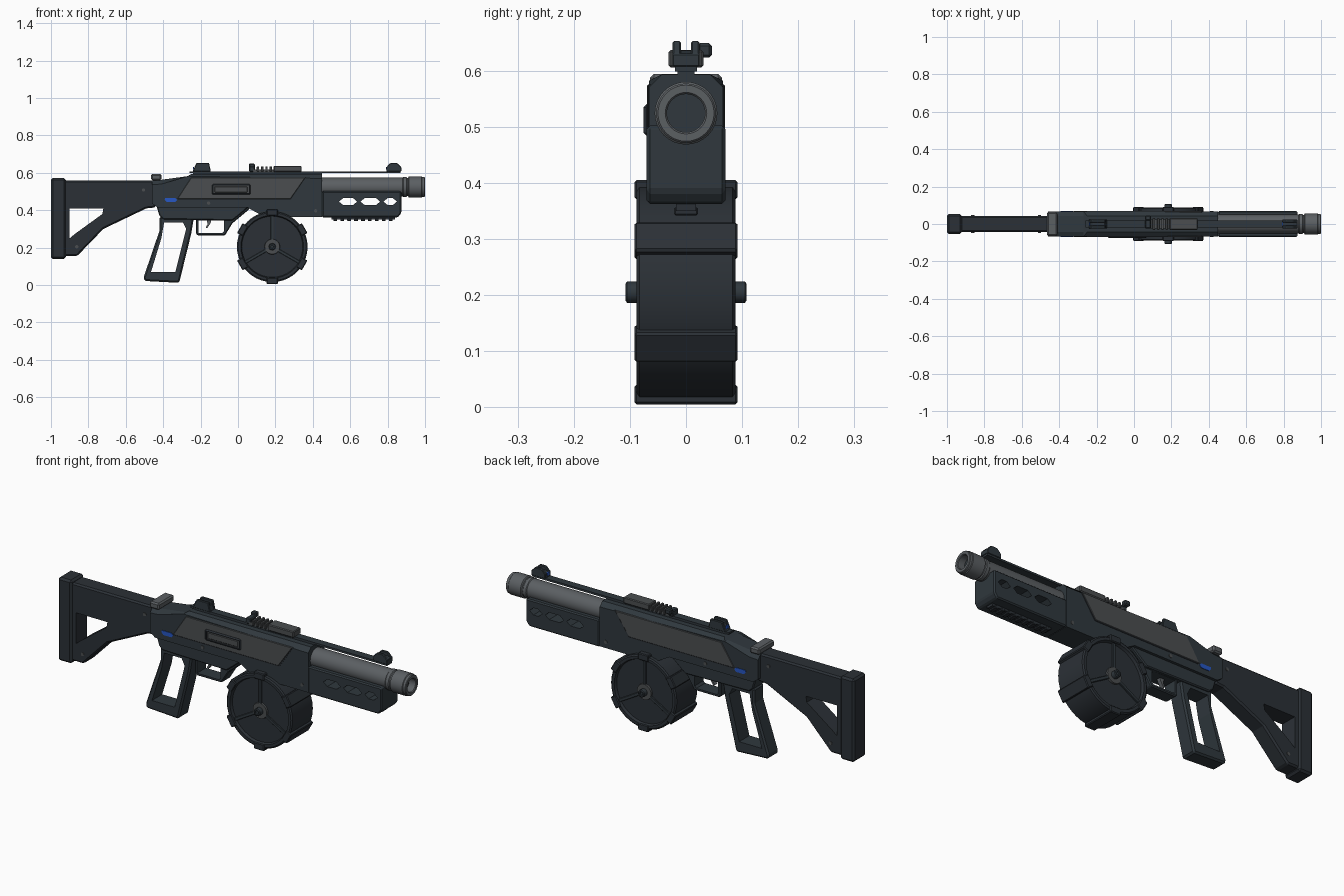
import bpy, bmesh, math
from mathutils import Vector, Matrix


def material(name, rgb):
    m = bpy.data.materials.new(name)
    m.diffuse_color = (*rgb, 1)
    return m


DARK = material("dark slate", (0.029, 0.039, 0.047))
BLACK = material("charcoal", (0.024, 0.030, 0.037))
PANEL = material("panel grey", (0.070, 0.076, 0.080))
STEEL = material("steel grey", (0.105, 0.115, 0.124))
BLUE = material("blue accent", (0.020, 0.095, 0.55))


def finish(name, bm, mat, bevel=0.0):
    bmesh.ops.recalc_face_normals(bm, faces=bm.faces)
    me = bpy.data.meshes.new(name)
    bm.to_mesh(me)
    bm.free()
    me.materials.append(mat)
    ob = bpy.data.objects.new(name, me)
    bpy.context.collection.objects.link(ob)
    bpy.ops.object.select_all(action='DESELECT')
    ob.select_set(True)
    bpy.context.view_layer.objects.active = ob
    if bevel:
        b = ob.modifiers.new("bevel", 'BEVEL')
        b.width, b.segments, b.limit_method = bevel, 1, 'ANGLE'
        bpy.ops.object.modifier_apply(modifier=b.name)
    return ob


def prism(name, pts, y0, y1, mat, bevel=0.0, chamfer=0.0):
    """Side outline in (x, z) extruded from y0 to y1; chamfer cuts the upper long edges."""
    bm = bmesh.new()
    f = bm.faces.new([bm.verts.new((x, y0, z)) for x, z in pts])
    new = bmesh.ops.extrude_face_region(bm, geom=[f])['geom']
    for v in new:
        if isinstance(v, bmesh.types.BMVert):
            v.co.y = y1
    bmesh.ops.recalc_face_normals(bm, faces=bm.faces)
    if chamfer:
        up = [e for e in bm.edges
              if abs(e.verts[0].co.y - e.verts[1].co.y) < 1e-5
              and any(g.normal.z > 0.9 for g in e.link_faces)]
        bmesh.ops.bevel(bm, geom=up, offset=chamfer, segments=1, affect='EDGES')
    return finish(name, bm, mat, bevel)


def box(name, x0, x1, y0, y1, z0, z1, mat, bevel=0.0):
    return prism(name, [(x0, z0), (x1, z0), (x1, z1), (x0, z1)], y0, y1, mat, bevel)


def cut(ob, pts):
    """Cut an (x, z) outline straight through a part."""
    c = prism("cutter", pts, -0.3, 0.3, BLACK)
    c.hide_render = True
    m = ob.modifiers.new("cut", 'BOOLEAN')
    m.object, m.operation, m.solver = c, 'DIFFERENCE', 'EXACT'
    bpy.context.view_layer.objects.active = ob
    bpy.ops.object.modifier_apply(modifier=m.name)
    bpy.data.objects.remove(c)


def lathe(name, prof, origin, axis, mat, n=32):
    """Revolve (distance, radius) points about the x or y axis."""
    bm = bmesh.new()
    d = Vector((1, 0, 0)) if axis == 'X' else Vector((0, 1, 0))
    side = Vector((0, 0, 1))
    vs = [bm.verts.new(Vector(origin) + d * t + side * r) for t, r in prof]
    es = [bm.edges.new(p) for p in zip(vs, vs[1:])]
    bmesh.ops.spin(bm, geom=vs + es, cent=origin, axis=d, angle=2 * math.pi, steps=n)
    bmesh.ops.remove_doubles(bm, verts=bm.verts, dist=1e-5)
    ob = finish(name, bm, mat)
    bpy.ops.object.shade_smooth_by_angle(angle=math.radians(30))
    return ob


def both(name, pts, y0, y1, mat, bevel=0.0):
    for s, tag in ((-1, "right"), (1, "left")):
        prism(f"{name}_{tag}", pts, s * y0, s * y1, mat, bevel)


# Stock and butt pad
stock = prism("stock", [(-0.93, 0.56), (-0.44, 0.56), (-0.44, 0.415), (-0.49, 0.41),
                        (-0.72, 0.30), (-0.86, 0.155), (-0.93, 0.155)], -0.044, 0.044, BLACK, 0.008)
cut(stock, [(-0.90, 0.41), (-0.72, 0.41), (-0.725, 0.38), (-0.87, 0.275), (-0.90, 0.25)])
box("butt_pad", -1.0, -0.92, -0.053, 0.053, 0.14, 0.572, BLACK, 0.01)
box("stock_clamp", -0.465, -0.41, -0.064, 0.064, 0.56, 0.594, STEEL, 0.007)

# Receiver
prism("receiver", [(-0.46, 0.56), (-0.41, 0.563), (-0.27, 0.582), (-0.25, 0.593), (0.45, 0.593),
                   (0.45, 0.365), (0.14, 0.365), (0.05, 0.415), (-0.43, 0.415), (-0.46, 0.435)],
      -0.066, 0.066, DARK, 0.003, 0.023)
prism("lower_receiver", [(-0.435, 0.42), (0.06, 0.42), (0.02, 0.385), (-0.03, 0.345),
                         (-0.40, 0.352), (-0.42, 0.37)], -0.052, 0.052, DARK, 0.005)
both("side_panel", [(-0.25, 0.575), (0.36, 0.575), (0.28, 0.46), (-0.325, 0.46)], 0.06, 0.0695, PANEL, 0.002)
both("front_seam", [(0.28, 0.46), (0.36, 0.575), (0.364, 0.575), (0.284, 0.456), (-0.32, 0.456), (-0.32, 0.46)],
     0.06, 0.068, BLACK)
both("blue_marker", [(-0.39, 0.465), (-0.335, 0.465), (-0.325, 0.455), (-0.335, 0.443),
                     (-0.38, 0.443), (-0.392, 0.455)], 0.061, 0.069, BLUE)

# Ejection port on the right side
port = box("port_frame", -0.14, 0.067, -0.076, -0.06, 0.483, 0.54, BLACK, 0.006)
cut(port, [(-0.13, 0.491), (0.058, 0.491), (0.058, 0.532), (-0.13, 0.532)])
box("port_cover", -0.125, 0.05, -0.073, -0.06, 0.495, 0.528, PANEL, 0.003)

# Pistol grip, trigger guard and trigger
grip = prism("grip", [(-0.42, 0.365), (-0.235, 0.365), (-0.25, 0.275), (-0.31, 0.03), (-0.315, 0.012),
                      (-0.50, 0.022), (-0.505, 0.04), (-0.42, 0.29)], -0.042, 0.042, DARK, 0.008)
cut(grip, [(-0.395, 0.335), (-0.295, 0.335), (-0.277, 0.30), (-0.335, 0.07), (-0.465, 0.07), (-0.41, 0.25)])
guard = prism("trigger_guard", [(-0.225, 0.37), (-0.225, 0.275), (-0.215, 0.265), (-0.07, 0.265), (-0.03, 0.33),
                                (0.06, 0.405), (0.06, 0.42), (-0.225, 0.42)], -0.036, 0.036, DARK, 0.005)
cut(guard, [(-0.21, 0.346), (-0.075, 0.346), (-0.075, 0.288), (-0.085, 0.278), (-0.21, 0.278)])
prism("trigger", [(-0.17, 0.36), (-0.14, 0.36), (-0.145, 0.335), (-0.155, 0.318), (-0.165, 0.303),
                  (-0.173, 0.308), (-0.162, 0.325)], -0.01, 0.01, STEEL)

# Drum magazine
C = (0.183, 0, 0.205)
half = [(0.074, 0), (0.074, 0.163), (0.088, 0.168), (0.088, 0.182), (0.083, 0.189), (0.06, 0.189)]
lathe("drum", [(-t, r) for t, r in half] + half[::-1], C, 'Y', BLACK, 40)
hub = [(0.07, 0.042), (0.083, 0.04), (0.083, 0.019), (0.105, 0.019), (0.108, 0.015),
       (0.108, 0.009), (0.102, 0.008), (0.102, 0)]
for s, tag in ((-1, "right"), (1, "left")):
    lathe("drum_hub_" + tag, [(s * t, r) for t, r in hub[:3]] + [(s * 0.083, 0)], C, 'Y', PANEL, 24)
    lathe("drum_knob_" + tag, [(s * t, r) for t, r in hub[2:]], C, 'Y', DARK, 16)
    for k in range(3):
        a = math.radians(90 + 120 * k)
        sp = box(f"drum_spoke_{tag}_{k}", 0.035, 0.167, s * 0.07, s * 0.082, -0.008, 0.008, DARK, 0.002)
        sp.data.transform(Matrix.Translation(C) @ Matrix.Rotation(-a, 4, 'Y'))
for k in range(6):
    tab = box(f"drum_tab_{k}", 0.165, 0.2, -0.092, 0.092, -0.03, 0.03, BLACK, 0.004)
    tab.data.transform(Matrix.Translation(C) @ Matrix.Rotation(-math.radians(30 + 60 * k), 4, 'Y'))

# Handguard with through slots and lower rail
hand = prism("handguard", [(0.45, 0.502), (0.87, 0.502), (0.873, 0.495), (0.873, 0.385),
                           (0.855, 0.362), (0.45, 0.362)], -0.07, 0.07, DARK, 0.006)
for a, b in ((0.54, 0.637), (0.655, 0.76), (0.778, 0.85)):
    cut(hand, [(a, 0.446), (a + 0.022, 0.465), (b - 0.022, 0.465), (b, 0.446),
               (b - 0.022, 0.428), (a + 0.022, 0.428)])
box("lower_rail", 0.50, 0.84, -0.018, 0.018, 0.35, 0.37, BLACK)
for k in range(9):
    x = 0.51 + k * 0.037
    box(f"lower_rail_tooth_{k}", x, x + 0.02, -0.021, 0.021, 0.342, 0.356, BLACK, 0.002)

# Barrel and muzzle
B = (0, 0, 0.524)
lathe("barrel", [(0.44, 0), (0.44, 0.05), (0.88, 0.05), (0.88, 0.045), (0.91, 0.045)], B, 'X', STEEL)
lathe("muzzle", [(0.88, 0.03), (0.88, 0.05), (0.884, 0.053), (0.9, 0.053), (0.904, 0.049), (0.909, 0.049),
                 (0.913, 0.056), (0.982, 0.056), (0.985, 0.053), (0.997, 0.053), (1.0, 0.05),
                 (1.0, 0.037), (0.996, 0.034), (0.96, 0.034)], B, 'X', STEEL)
lathe("bore", [(0.96, 0.036), (0.96, 0)], B, 'X', DARK)

# Top rail and raised grey rail block
box("top_rail", -0.26, 0.87, -0.02, 0.02, 0.598, 0.608, DARK)
box("top_rail_base", -0.24, 0.45, -0.015, 0.015, 0.585, 0.60, DARK)
box("rail_block", 0.19, 0.34, -0.031, 0.031, 0.605, 0.637, PANEL, 0.004)
box("rail_block_base", 0.08, 0.2, -0.024, 0.024, 0.605, 0.618, PANEL)
for k in range(4):
    x = 0.10 + k * 0.023
    box(f"rail_block_tooth_{k}", x, x + 0.013, -0.031, 0.031, 0.607, 0.634, PANEL, 0.002)
box("sight_mount", 0.06, 0.09, -0.024, 0.024, 0.605, 0.635, DARK, 0.004)
box("adjuster_knob", 0.058, 0.09, 0.02, 0.046, 0.623, 0.649, DARK, 0.005)

# Rear and front sights, each with two ears
def sight(name, pts, xr):
    prism(name + "_base", [(x, min(z, 0.636)) for x, z in pts], -0.024, 0.024, DARK, 0.002)
    both(name + "_ear", pts, 0.009, 0.024, DARK, 0.003)
    box(name + "_dot", xr - 0.003, xr + 0.004, -0.009, 0.009, 0.618, 0.632, BLUE)


sight("rear_sight", [(-0.243, 0.607), (-0.145, 0.607), (-0.155, 0.653), (-0.222, 0.653)], -0.238)
sight("front_sight", [(0.793, 0.607), (0.873, 0.607), (0.873, 0.63), (0.85, 0.653), (0.815, 0.653), (0.793, 0.63)], 0.793)

# Fastening pins
for k, (x, z, y) in enumerate(((0.415, 0.397, 0.069), (-0.157, 0.438, 0.069), (-0.505, 0.508, 0.047), (-0.862, 0.205, 0.047))):
    lathe(f"pin_{k}", [(-y, 0), (-y, 0.009), (y, 0.009), (y, 0)], (x, 0, z), 'Y', PANEL, 12)
